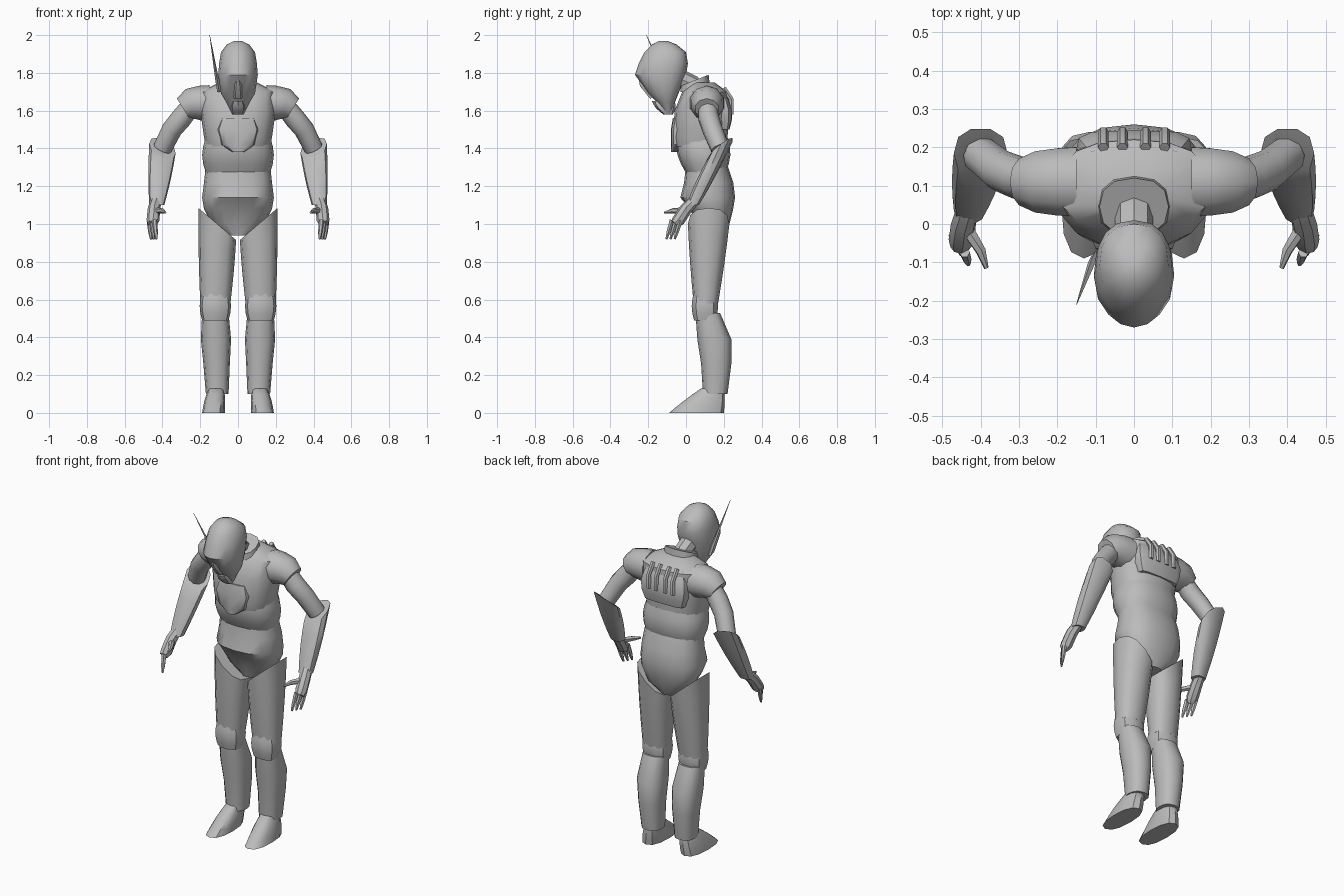
import bpy, bmesh, math
from mathutils import Vector

if "Cube" in bpy.data.objects:
    bpy.data.objects.remove(bpy.data.objects["Cube"], do_unlink=True)

grey = bpy.data.materials.new("plain grey")
grey.use_nodes = True
grey.diffuse_color = (.5, .5, .5, 1)
grey.node_tree.nodes["Principled BSDF"].inputs["Base Color"].default_value = grey.diffuse_color


def skin(name, loops, mirror):
    """Bridge closed point loops into a capped, smooth shaded part."""
    bm = bmesh.new()
    rows = [[bm.verts.new(point) for point in loop] for loop in loops]
    for low, high in zip(rows, rows[1:]):
        for i in range(len(low)):
            bm.faces.new((low[i - 1], low[i], high[i], high[i - 1]))
    bm.faces.new(rows[0])
    bm.faces.new(rows[-1])
    bmesh.ops.recalc_face_normals(bm, faces=bm.faces)
    mesh = bpy.data.meshes.new(name)
    bm.to_mesh(mesh)
    bm.free()
    mesh.materials.append(grey)
    part = bpy.data.objects.new(name, mesh)
    bpy.context.collection.objects.link(part)
    bpy.ops.object.select_all(action="DESELECT")
    part.select_set(True)
    bpy.context.view_layer.objects.active = part
    bpy.ops.object.shade_smooth_by_angle(angle=math.radians(40))
    if mirror:
        part.modifiers.new("Mirror", "MIRROR")


def angles(sides):
    return [math.tau * i / sides for i in range(sides)]


def rounded(value, power):
    """Squarer than a circle as the power rises above two."""
    return math.copysign(abs(value) ** (2 / power), value)


def stack(name, rings, sides=12, power=2.4, x=0, lean=0, beak=0, tilt_x=0, tilt_y=0):
    """Level rings of (height, half width, front, back); the tilts slant the top.
    Parts placed off the centre line are mirrored."""
    loops = []
    for step, (height, half_width, front, back) in enumerate(rings):
        rise = step / (len(rings) - 1)
        middle, half_depth = (front + back) / 2, (back - front) / 2
        loop = []
        for angle in angles(sides):
            across = half_width * rounded(math.cos(angle), power)
            along = half_depth * rounded(math.sin(angle), power)
            if along < 0:
                across *= 1 - beak * math.sin(angle) ** 2
            slant = rise * (tilt_x * across + tilt_y * along)
            loop.append((x + lean * rise + across, middle + along, height + slant))
        loops.append(loop)
    skin(name, loops, mirror=x > 0)


def barrel(low, high, swell, steps=4):
    """Blend two rings, swelling outwards halfway."""
    rings = []
    for step in range(steps + 1):
        t = step / steps
        height, half_width, front, back = (a + (b - a) * t for a, b in zip(low, high))
        bulge = swell * math.sin(math.pi * t)
        rings.append((height, half_width + bulge, front - bulge, back + bulge))
    return rings


def tube(name, centres, radii, sides=8):
    """Round limb through points, mirrored when it starts on the left."""
    points = [Vector(centre) for centre in centres]
    loops = []
    for step, (point, radius) in enumerate(zip(points, radii)):
        after = points[min(step + 1, len(points) - 1)]
        axis = (after - points[max(step - 1, 0)]).normalized()
        side = axis.cross(Vector((0, 1, .01))).normalized()
        up = axis.cross(side)
        loops.append([point + radius * (side * math.cos(a) + up * math.sin(a))
                      for a in angles(sides)])
    skin(name, loops, mirror=points[0].x > 0)


# Torso
stack("belly", barrel((1.27, .17, 0, .21), (1.46, .17, -.05, .22), .02), sides=16)
stack("chest", [(1.41, .17, -.06, .22), (1.46, .18, -.07, .22), (1.6, .2, -.06, .23),
                (1.7, .2, -.02, .22), (1.75, .1, .03, .15)], sides=16)
stack("abdomen_plate", [(1.38, .03, -.08, 0), (1.42, .09, -.08, 0),
                        (1.5, .11, -.08, 0), (1.56, .09, -.07, 0)], power=3)
stack("pelvis", [(.94, .05, .08, .2), (1, .14, .06, .23), (1.08, .18, .02, .25),
                 (1.14, .19, -.03, .26), (1.22, .18, -.01, .25),
                 (1.31, .17, 0, .22)], sides=16)

# Back plate with its vertical ribs
stack("back_plate", barrel((1.5, .13, .15, .23), (1.71, .12, .12, .2), .03), power=4)
for x in (.03, .08):
    tube("back_rib", [(x, .24, 1.58), (x, .24, 1.66), (x, .2, 1.72)], [.014] * 3, sides=6)

# Neck and collar
tube("neck", [(0, .07, 1.68), (0, .03, 1.74), (0, -.05, 1.78)], [.05] * 3)
stack("collar", [(1.7, .1, -.03, .13), (1.76, .09, -.03, .12)], tilt_y=.4)

# Helmet with a pointed brow and a tapering jaw
stack("helmet", [(1.58, .03, -.11, -.08), (1.64, .06, -.15, -.06), (1.69, .09, -.2, -.04),
                 (1.79, .105, -.27, 0), (1.85, .1, -.25, .01), (1.91, .09, -.22, 0),
                 (1.95, .06, -.18, -.05), (1.97, .02, -.14, -.1)], sides=16, beak=.3)
stack("mouth_guard", barrel((1.58, .03, -.12, -.07), (1.65, .03, -.18, -.06), .01), sides=8)
tube("snout", [(0, -.17, 1.68), (0, -.23, 1.74), (0, -.25, 1.78)], [.03, .02, .003], sides=6)
tube("antenna", [(-.1, -.08, 1.7), (-.11, -.1, 1.76), (-.15, -.21, 2)], [.01, .01, .001], sides=4)

# Arms
tube("shoulder_cap", [(.15, .11, 1.64), (.2, .11, 1.64), (.25, .11, 1.635), (.29, .11, 1.61)],
     [.095, .092, .084, .064], sides=10)
tube("upper_arm", [(.23, .11, 1.65), (.3, .12, 1.56), (.35, .14, 1.5), (.4, .18, 1.4)],
     [.05, .056, .054, .05], sides=10)
stack("forearm", barrel((1.1, .04, 0, .07), (1.4, .07, .12, .25), .005),
      sides=10, x=.43, lean=-.03, tilt_x=.35, tilt_y=.75)
tube("palm", [(.435, .04, 1.12), (.445, 0, 1.08), (.45, -.04, 1.02), (.455, -.06, 1)],
     [.03, .033, .034, .025])
for finger in range(3):
    knuckle = Vector((.47, -.03, 1.02)) - finger * Vector((.014, .022, 0))
    tip = knuckle + Vector((-.01, -.03, -.1))
    tube("finger", [knuckle, knuckle.lerp(tip, .6), tip], [.014, .012, .006], sides=6)
tube("thumb", [(.43, -.02, 1.07), (.4, -.07, 1.07), (.385, -.115, 1.06)],
     [.018, .014, .006], sides=6)

# Legs
stack("thigh", barrel((.58, .08, .04, .17), (1, .1, .01, .23), .003), x=.12, lean=-.01, tilt_x=.85)
stack("knee_guard", barrel((.49, .07, .04, .16), (.64, .07, .04, .16), .013), sides=10, x=.12)
stack("shin", [(.1, .06, .09, .22), (.26, .07, .08, .24), (.39, .08, .06, .24),
               (.53, .07, .05, .18)], x=.11, lean=.01)
stack("foot", barrel((0, .06, -.09, .2), (.13, .04, .08, .2), .005), x=.13, lean=-.015)
